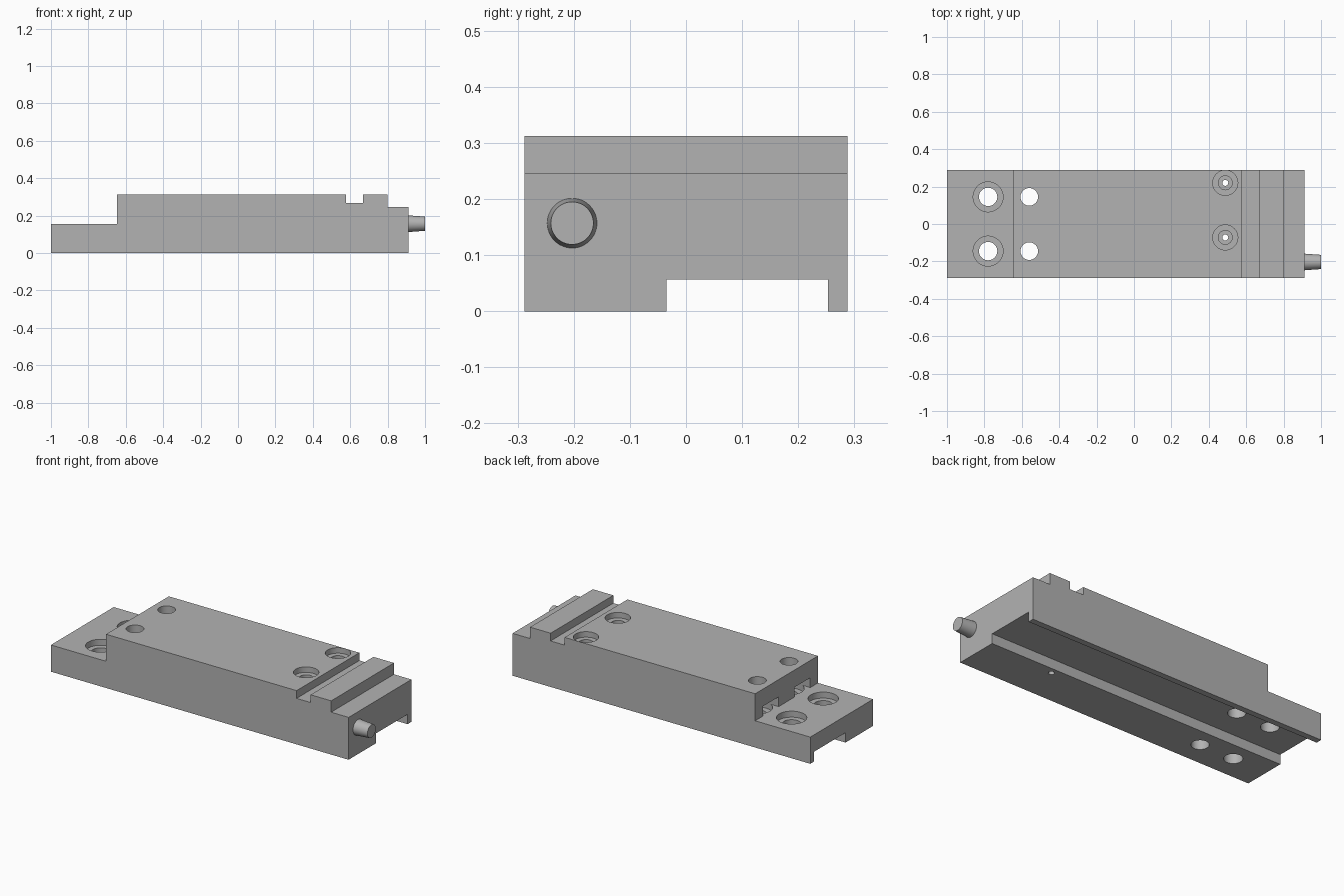
import bpy
import bmesh
import math

cube = bpy.data.objects.get("Cube")
if cube:
    bpy.data.objects.remove(cube, do_unlink=True)

grey = bpy.data.materials.new("machined grey")
grey.use_nodes = True
grey.diffuse_color = (0.45, 0.45, 0.45, 1)
grey.node_tree.nodes["Principled BSDF"].inputs["Base Color"].default_value = (0.45, 0.45, 0.45, 1)


def activate(obj):
    bpy.ops.object.select_all(action='DESELECT')
    obj.select_set(True)
    bpy.context.view_layer.objects.active = obj


def cut(target, cutter):
    """Subtract the cutter from the target, then discard it."""
    cutter.hide_render = True
    mod = target.modifiers.new("cut", 'BOOLEAN')
    mod.operation = 'DIFFERENCE'
    mod.solver = 'EXACT'
    mod.object = cutter
    activate(target)
    bpy.ops.object.modifier_apply(modifier=mod.name)
    bpy.data.objects.remove(cutter, do_unlink=True)


def box(x0, x1, y0, y1, z0, z1):
    bpy.ops.mesh.primitive_cube_add(size=1, location=((x0 + x1) / 2, (y0 + y1) / 2, (z0 + z1) / 2))
    obj = bpy.context.object
    obj.scale = (x1 - x0, y1 - y0, z1 - z0)
    bpy.ops.object.transform_apply(location=True, rotation=False, scale=True)
    obj.name = "box_cutter"
    return obj


def drill(x, y, radius, z0, z1):
    bpy.ops.mesh.primitive_cylinder_add(vertices=48, radius=radius, depth=z1 - z0,
                                        location=(x, y, (z0 + z1) / 2))
    obj = bpy.context.object
    obj.name = "hole_cutter"
    return obj


# Stepped body: side profile extruded across the width
STEP, TOP, WALL, HALF = 0.155, 0.312, -0.646, 0.288
profile = [(-1, 0), (0.912, 0), (0.912, 0.246), (0.8, 0.246), (0.8, TOP),
           (0.668, TOP), (0.668, 0.267), (0.578, 0.267), (0.578, TOP),
           (WALL, TOP), (WALL, STEP), (-1, STEP)]
bm = bmesh.new()
face = bm.faces.new([bm.verts.new((x, -HALF, z)) for x, z in profile])
swept = bmesh.ops.extrude_face_region(bm, geom=[face])
bmesh.ops.translate(bm, vec=(0, 2 * HALF, 0),
                    verts=[g for g in swept["geom"] if isinstance(g, bmesh.types.BMVert)])
bmesh.ops.recalc_face_normals(bm, faces=bm.faces)
mesh = bpy.data.meshes.new("body")
bm.to_mesh(mesh)
bm.free()
body = bpy.data.objects.new("body", mesh)
bpy.context.collection.objects.link(body)
mesh.materials.append(grey)

# Channel along the underside
cut(body, box(-1.1, 1.1, -0.035, 0.253, -0.1, 0.057))

# Mounting holes on the step, and screw pockets under the raised block
for y in (-0.145, 0.145):
    cut(body, drill(-0.78, y, 0.08, 0.12, 0.2))
    cut(body, drill(-0.78, y, 0.049, -0.1, 0.4))
    cut(body, box(-0.7, -0.56, y - 0.072, y + 0.072, STEP, 0.212))
    cut(body, drill(-0.56, y, 0.08, 0.12, 0.212))
    cut(body, drill(-0.56, y, 0.047, -0.1, 0.4))

# Stepped screw holes near the groove
for y in (-0.072, 0.22):
    cut(body, drill(0.488, y, 0.067, 0.28, 0.4))
    cut(body, drill(0.488, y, 0.037, 0.2, 0.4))
    cut(body, drill(0.488, y, 0.016, -0.1, 0.4))

# Tapered pin on the end face
bpy.ops.mesh.primitive_cone_add(vertices=48, radius1=0.0445, radius2=0.038, depth=0.09,
                                location=(0.955, -0.203, 0.157), rotation=(0, math.pi / 2, 0))
pin = bpy.context.object
pin.name = "end_pin"
pin.data.materials.append(grey)

for obj in (body, pin):
    activate(obj)
    bpy.ops.object.shade_smooth_by_angle(angle=math.radians(30))
